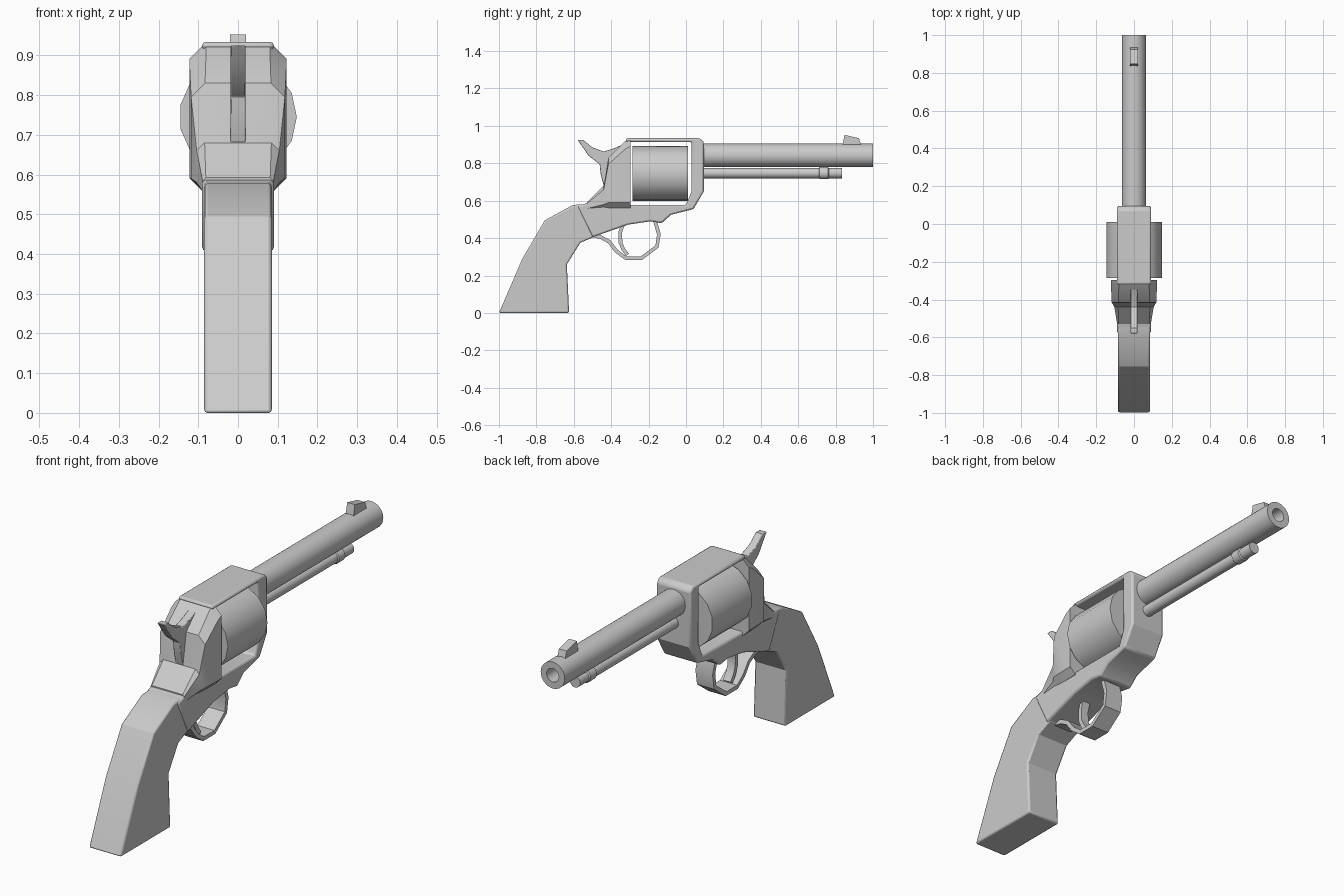
import bpy, bmesh, math
from mathutils import Vector

if "Cube" in bpy.data.objects:
    bpy.data.objects.remove(bpy.data.objects["Cube"])


def finish(name, bm, bevel=0.0, segments=2, angle=30):
    bmesh.ops.recalc_face_normals(bm, faces=bm.faces)
    mesh = bpy.data.meshes.new(name)
    bm.to_mesh(mesh)
    bm.free()
    ob = bpy.data.objects.new(name, mesh)
    bpy.context.collection.objects.link(ob)
    bpy.ops.object.select_all(action='DESELECT')
    ob.select_set(True)
    bpy.context.view_layer.objects.active = ob
    bpy.ops.object.shade_smooth_by_angle(angle=math.radians(angle))
    if bevel:
        mod = ob.modifiers.new("edge_round", 'BEVEL')
        mod.width = bevel
        mod.segments = segments
        mod.limit_method = 'ANGLE'
        mod.angle_limit = math.radians(40)
    return ob


def prism(name, profile, half, bevel=0.0, angle=30):
    """Side profile of (y, z) points, extruded to both sides of x = 0."""
    bm = bmesh.new()
    face = bm.faces.new([bm.verts.new((-half, y, z)) for y, z in profile])
    out = bmesh.ops.extrude_face_region(bm, geom=[face])["geom"]
    verts = [g for g in out if isinstance(g, bmesh.types.BMVert)]
    bmesh.ops.translate(bm, verts=verts, vec=(2 * half, 0, 0))
    return finish(name, bm, bevel, angle=angle)


def strip(name, path, thick, half):
    """Flat band of constant thickness following a (y, z) path."""
    pts = [Vector(p) for p in path]
    left, right = [], []
    for i, p in enumerate(pts):
        d = (pts[min(i + 1, len(pts) - 1)] - pts[max(i - 1, 0)]).normalized()
        n = Vector((-d.y, d.x)) * thick / 2
        left.append(p + n)
        right.append(p - n)
    return prism(name, left + right[::-1], half)


def loft(name, rings, bevel=0.0, angle=30):
    bm = bmesh.new()
    rows = [[bm.verts.new(p) for p in ring] for ring in rings]
    n = len(rows[0])
    for a, b in zip(rows, rows[1:]):
        for i in range(n):
            j = (i + 1) % n
            bm.faces.new((a[i], a[j], b[j], b[i]))
    bm.faces.new(rows[0])
    bm.faces.new(rows[-1])
    return finish(name, bm, bevel, angle=angle)


def lathe(name, profile, zc, sides):
    """(radius, y) stations turned about a line parallel to y."""
    rings = []
    for r, y in profile:
        angs = [2 * math.pi * i / sides for i in range(sides)]
        rings.append([(r * math.cos(a), y, zc + r * math.sin(a)) for a in angs])
    return loft(name, rings)


# Barrel with an open bore, ejector rod with collar, cylinder
lathe("barrel", [(.063, .06), (.063, 1), (.032, 1), (.032, .7)], .842, 32)
lathe("ejector_rod", [(.027, .06), (.027, .71), (.032, .715), (.032, .76),
                      (.027, .765), (.027, .833)], .747, 24)
lathe("cylinder", [(.148, -.287), (.148, .01)], .745, 15)

# Front sight blade
prism("front_sight", [(.835, .89), (.848, .952), (.925, .934), (.938, .89)], .02)

# Frame: top strap, front post and lower body wrap round the window
prism("frame", [(-.32, .934), (.075, .934), (.095, .915), (.095, .65),
                (.04, .555), (-.08, .525), (-.13, .48), (-.19, .49),
                (-.31, .472), (-.50, .405), (-.58, .57), (-.52, .59),
                (-.40, .60), (-.297, .577), (0, .577), (.03, .65),
                (.03, .914), (-.32, .914)], .09, .009)

# Recoil shield: chamfered sections narrowing towards the grip
rings = []
for y, w, z0, z1, c in [(-.297, .122, .56, .933, .042), (-.325, .122, .56, .918, .042),
                        (-.415, .118, .56, .83, .035), (-.44, .104, .56, .68, .02),
                        (-.53, .089, .55, .592, .008)]:
    b = min(c, .03)
    half = [(w - b, z0), (w, z0 + b), (w, z1 - c), (w - c, z1)]
    rings.append([(x, y, z) for x, z in half] + [(-x, y, z) for x, z in half[::-1]])
loft("recoil_shield", rings, angle=35)

# Grip
prism("grip", [(-.50, .585), (-.605, .577), (-.755, .495), (-.875, .29),
               (-1, 0), (-.625, 0), (-.637, .26), (-.565, .375),
               (-.48, .412)], .085, .008)

# Hammer with thumb spur
prism("hammer", [(-.58, .925), (-.55, .925), (-.50, .885), (-.44, .863),
                 (-.385, .88), (-.34, .90), (-.34, .68), (-.44, .68),
                 (-.456, .74), (-.462, .795), (-.52, .84), (-.555, .89)], .019, .003)

# Trigger guard and trigger
strip("trigger_guard", [(-.50, .415), (-.455, .405), (-.41, .38), (-.372, .33),
                        (-.322, .293), (-.238, .293), (-.155, .355), (-.145, .42),
                        (-.165, .49)], .02, .045)
strip("trigger", [(-.335, .48), (-.352, .43), (-.35, .375), (-.335, .34),
                  (-.313, .31)], .02, .02)
